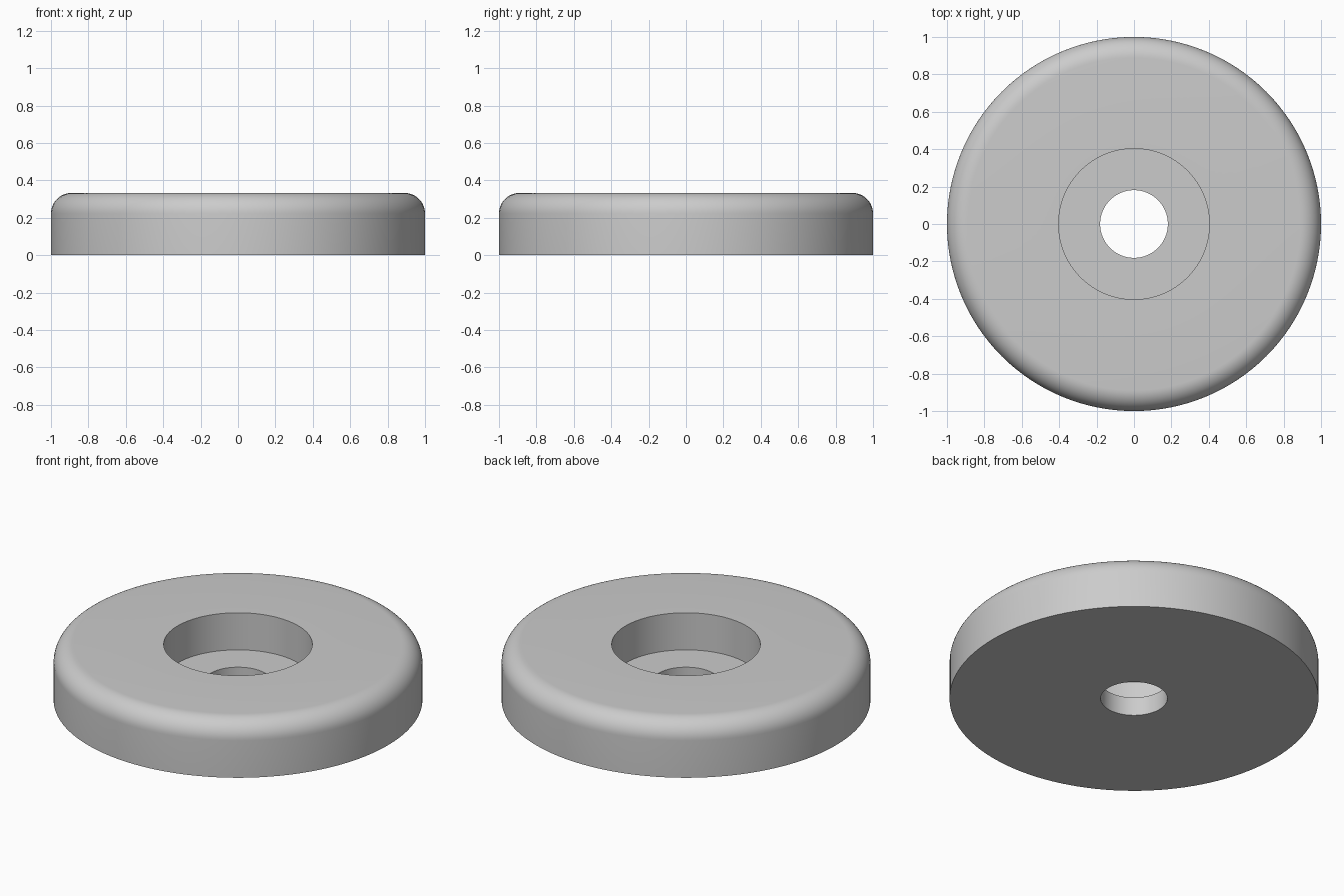
import bpy
import bmesh
from math import cos, sin, pi, radians
from mathutils import Vector

cube = bpy.data.objects.get("Cube")
if cube:
    bpy.data.objects.remove(cube, do_unlink=True)

SEGMENTS = 128
RADIUS, HEIGHT, FILLET = 1.0, 0.333, 0.111
RECESS_RADIUS, FLOOR = 0.403, 0.111
HOLE_RADIUS = 0.181

# Cross-section: hole, recess floor, recess wall, rounded rim, outer wall
profile = [(HOLE_RADIUS, 0), (HOLE_RADIUS, FLOOR),
           (RECESS_RADIUS, FLOOR), (RECESS_RADIUS, HEIGHT)]
steps = 12
for i in range(steps + 1):
    a = pi / 2 * (1 - i / steps)
    profile.append((RADIUS - FILLET + FILLET * cos(a),
                    HEIGHT - FILLET + FILLET * sin(a)))
profile.append((RADIUS, 0))

# Revolve the closed cross-section around z
bm = bmesh.new()
verts = [bm.verts.new((r, 0, z)) for r, z in profile]
edges = [bm.edges.new((v, verts[(i + 1) % len(verts)]))
         for i, v in enumerate(verts)]
bmesh.ops.spin(bm, geom=verts + edges, cent=Vector(), axis=Vector((0, 0, 1)),
               angle=2 * pi, steps=SEGMENTS, use_merge=True)
bmesh.ops.remove_doubles(bm, verts=bm.verts, dist=0.0001)
bmesh.ops.recalc_face_normals(bm, faces=bm.faces)
mesh = bpy.data.meshes.new("recessed_disc")
bm.to_mesh(mesh)
bm.free()

disc = bpy.data.objects.new("recessed_disc", mesh)
bpy.context.collection.objects.link(disc)

# Single light grey material
grey = bpy.data.materials.new("light_grey")
grey.use_nodes = True
colour = (0.6, 0.6, 0.6, 1)
grey.diffuse_color = colour
grey.node_tree.nodes["Principled BSDF"].inputs["Base Color"].default_value = colour
mesh.materials.append(grey)

# Smooth walls and rim, sharp recess edges
bpy.ops.object.select_all(action='DESELECT')
disc.select_set(True)
bpy.context.view_layer.objects.active = disc
bpy.ops.object.shade_smooth_by_angle(angle=radians(30))
